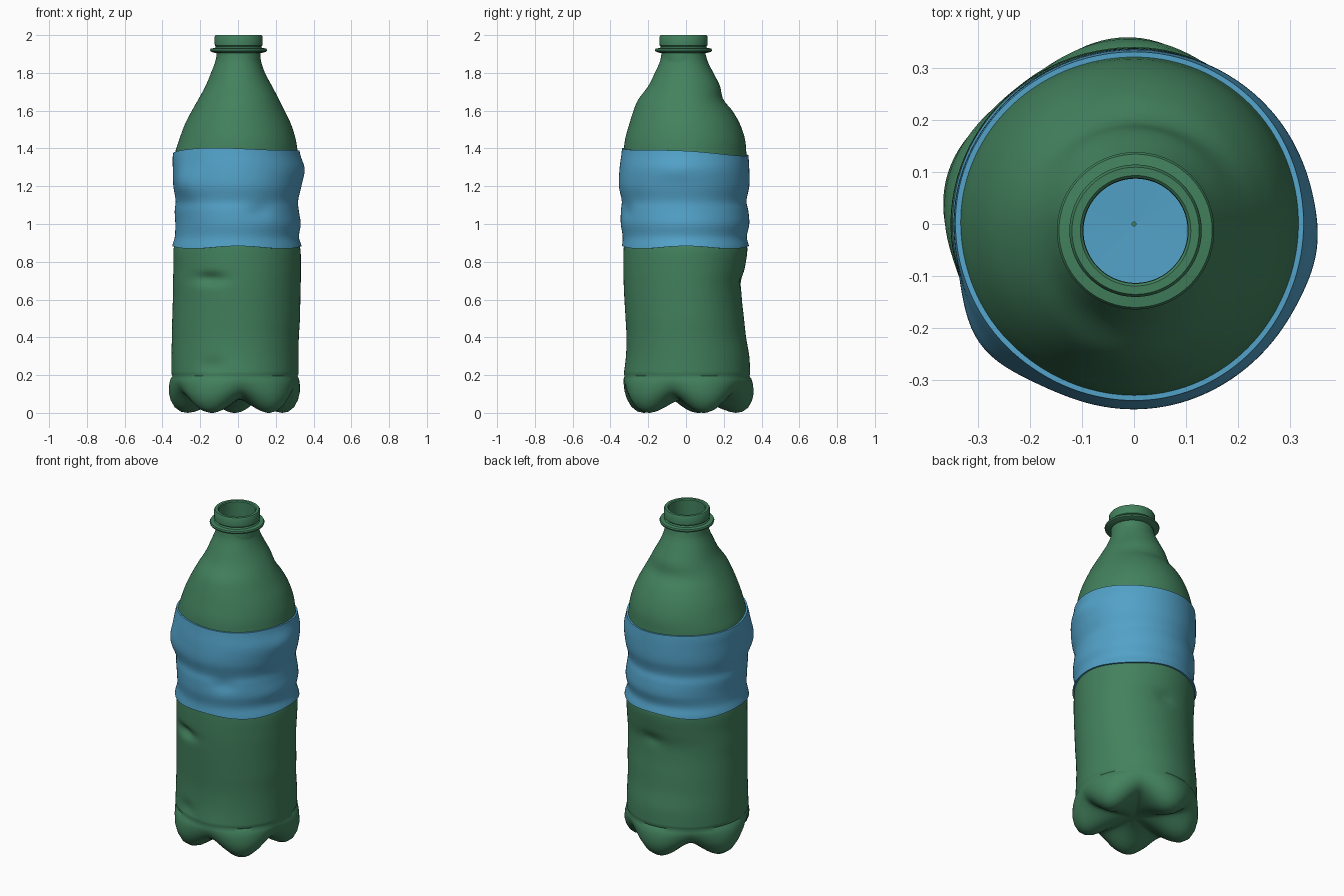
import bpy, bmesh, math

if "Cube" in bpy.data.objects:
    bpy.data.objects.remove(bpy.data.objects["Cube"])

SEG = 144

def material(name, rgb):
    m = bpy.data.materials.new(name)
    m.diffuse_color = (*rgb, 1)
    m.use_nodes = True
    m.node_tree.nodes["Principled BSDF"].inputs["Base Color"].default_value = m.diffuse_color
    return m

GREEN = material("bottle green", (0.055, 0.22, 0.11))
BLUE = material("label blue", (0.085, 0.36, 0.58))

# crumpled profile: height, then radius toward +x, +y, -x, -y
ROWS = [
    (.20, .320, .340, .352, .330), (.30, .320, .335, .352, .318),
    (.40, .322, .318, .350, .315), (.50, .328, .307, .348, .320),
    (.60, .330, .296, .345, .326), (.68, .332, .294, .345, .330),
    (.76, .333, .310, .342, .332), (.87, .330, .325, .341, .330),
    (.93, .313, .312, .325, .325), (1.0, .322, .325, .322, .335),
    (1.07, .312, .320, .325, .335), (1.12, .308, .310, .320, .330),
    (1.20, .325, .325, .332, .345), (1.29, .336, .325, .335, .342),
    (1.37, .318, .320, .334, .332), (1.45, .305, .312, .310, .322),
    (1.53, .280, .285, .280, .300), (1.60, .247, .245, .244, .278),
    (1.66, .217, .197, .210, .252), (1.73, .180, .180, .172, .200),
    (1.80, .143, .145, .143, .165), (1.86, .122, .115, .120, .138),
    (1.90, .118, .104, .113, .130)]

# dents: angle, height, half-angle, half-height, depth (negative = bulge)
DENTS = [(243, .71, .26, .03, .028), (85, .70, .22, .035, .012),
         (245, .25, .2, .04, .012), (291, 1.07, .2, .04, .012),
         (218, 1.22, .3, .10, -.026), (352, 1.29, .25, .06, -.008)]

def profile(z, k):
    # smooth curve through column k of the profile
    i = 0
    while i < len(ROWS) - 2 and z > ROWS[i + 1][0]:
        i += 1
    def slope(j):
        a, b = ROWS[max(j - 1, 0)], ROWS[min(j + 1, len(ROWS) - 1)]
        return (b[k] - a[k]) / (b[0] - a[0])
    a, b = ROWS[i], ROWS[i + 1]
    h = b[0] - a[0]
    t = (z - a[0]) / h
    return ((2*t**3 - 3*t*t + 1) * a[k] + (t**3 - 2*t*t + t) * h * slope(i)
            + (3*t*t - 2*t**3) * b[k] + (t**3 - t*t) * h * slope(i + 1))

def radius(z, ang):
    c, s = math.cos(ang), math.sin(ang)
    r = profile(z, 1 if c > 0 else 3) * c * c + profile(z, 2 if s > 0 else 4) * s * s
    for a, dz, wa, wz, depth in DENTS:
        d = (ang - math.radians(a) + math.pi) % (2 * math.pi) - math.pi
        r -= depth * math.exp(-(d / wa) ** 2 - ((z - dz) / wz) ** 2)
    return r

def ring_mesh(name, rings, mat, cap_start=False, angle=60):
    # skin a list of functions: angle -> (radius, height)
    bm = bmesh.new()
    loops = []
    for f in rings:
        loop = []
        for i in range(SEG):
            a = 2 * math.pi * i / SEG
            r, z = f(a)
            loop.append(bm.verts.new((r * math.cos(a), r * math.sin(a), z)))
        loops.append(loop)
    for lo, hi in zip(loops, loops[1:]):
        for i in range(SEG):
            j = (i + 1) % SEG
            bm.faces.new((lo[i], lo[j], hi[j], hi[i]))
    if cap_start:
        bm.faces.new(loops[0][::-1])
    me = bpy.data.meshes.new(name)
    bm.to_mesh(me)
    bm.free()
    ob = bpy.data.objects.new(name, me)
    bpy.context.collection.objects.link(ob)
    me.materials.append(mat)
    bpy.ops.object.select_all(action='DESELECT')
    ob.select_set(True)
    bpy.context.view_layer.objects.active = ob
    bpy.ops.object.shade_smooth_by_angle(angle=math.radians(angle))
    return ob

# five-footed base: blend a foot profile with a valley profile
FOOT = [(.03, .07), (.2, .065), (.4, .045), (.55, .022), (.68, .006), (.78, 0), (.88, .006),
        (.97, .028), (1.03, .065), (1.055, .105), (1.045, .15), (1.02, .18), (.985, .195)]
VALLEY = [(.03, .07), (.2, .07), (.36, .071), (.48, .073), (.58, .076), (.68, .08), (.76, .086),
          (.84, .095), (.91, .11), (.96, .13), (.99, .155), (1.0, .18), (.985, .195)]

def base_ring(foot, valley):
    def f(a):
        w = (0.5 + 0.5 * math.cos(5 * (a - math.radians(94)))) ** 0.75
        r = (foot[0] * w + valley[0] * (1 - w)) * radius(.2, a)
        return r, foot[1] * w + valley[1] * (1 - w)
    return f

rings = [base_ring(p, q) for p, q in zip(FOOT, VALLEY)]
N = 110
for i in range(N + 1):
    z = .205 + (1.895 - .205) * i / N
    rings.append(lambda a, z=z: (radius(z, a), z))
ring_mesh("bottle_body", rings, GREEN, cap_start=True)

# wrapped label with wavy edges
def label_ring(t, offset):
    def f(a):
        lo = .876 + .007 * math.cos(4 * a)
        hi = 1.382 - .018 * math.sin(a) + .005 * math.cos(3 * a)
        z = lo + (hi - lo) * t
        return radius(z, a) + offset, z
    return f

M = 40
label = [label_ring(0, -.004)] + [label_ring(i / M, .010) for i in range(M + 1)]
ring_mesh("label", label + [label_ring(1, -.004)], BLUE, angle=50)

# blue floor seen through the mouth
ring_mesh("inner_floor", [lambda a: (.29, .89), lambda a: (.004, .88)], BLUE)

# neck, support ring, lip and inner wall
NECK = [(.118, 1.85), (.116, 1.905), (.135, 1.908), (.149, 1.914), (.151, 1.922),
        (.147, 1.929), (.125, 1.932), (.120, 1.94), (.126, 1.946), (.127, 1.992),
        (.122, 2.0), (.106, 2.0), (.101, 1.995), (.100, 1.75)]
neck = ring_mesh("neck", [lambda a, p=p: p for p in NECK], GREEN, angle=40)
neck.location = (.003, -.013, 0)
